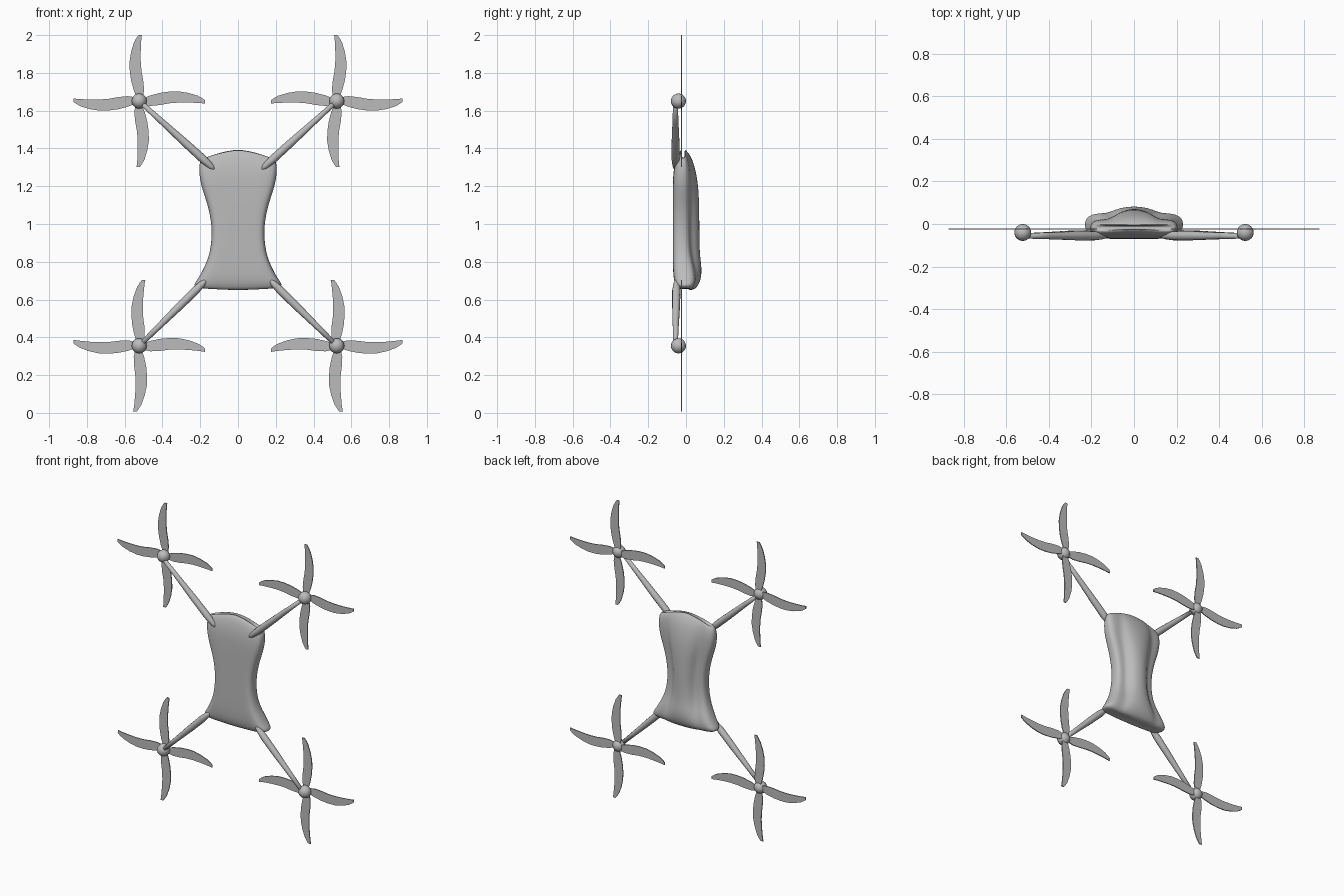
import bpy, bmesh, math
from mathutils import Vector, Matrix

if "Cube" in bpy.data.objects:
    bpy.data.objects.remove(bpy.data.objects["Cube"])

grey = bpy.data.materials.new("plain grey")
grey.diffuse_color = (0.5, 0.5, 0.5, 1)
grey.use_nodes = True
grey.node_tree.nodes["Principled BSDF"].inputs["Base Color"].default_value = grey.diffuse_color


def finish(bm, name, smooth=True):
    bmesh.ops.recalc_face_normals(bm, faces=bm.faces[:])
    for f in bm.faces:
        f.smooth = smooth
    me = bpy.data.meshes.new(name)
    bm.to_mesh(me)
    bm.free()
    me.materials.append(grey)
    ob = bpy.data.objects.new(name, me)
    bpy.context.collection.objects.link(ob)
    return ob


def skin(bm, rings):
    """Join closed rings of points with quads and cap both ends."""
    vs = [[bm.verts.new(p) for p in r] for r in rings]
    n = len(vs[0])
    for a, b in zip(vs, vs[1:]):
        for i in range(n):
            j = (i + 1) % n
            bm.faces.new((a[i], a[j], b[j], b[i]))
    return vs


# body: waisted shell, flat in front, raised spine at the back
# rows: z at centre, half width, front y, spine y, shoulder y, drop of z at sides
ROWS = [
    (0.650, 0.185, -0.030, 0.025, 0.015, -0.006),
    (0.655, 0.228, -0.046, 0.050, 0.035, -0.008),
    (0.680, 0.238, -0.058, 0.068, 0.048, 0),
    (0.710, 0.214, -0.065, 0.080, 0.052, 0),
    (0.760, 0.186, -0.069, 0.086, 0.046, 0),
    (0.830, 0.154, -0.070, 0.076, 0.026, 0),
    (0.920, 0.140, -0.070, 0.073, 0.020, 0),
    (1.010, 0.142, -0.070, 0.073, 0.020, 0),
    (1.110, 0.164, -0.070, 0.072, 0.020, 0),
    (1.200, 0.198, -0.070, 0.067, 0.022, 0),
    (1.280, 0.210, -0.067, 0.054, 0.022, 0),
    (1.345, 0.205, -0.054, 0.034, 0.014, 0.02),
    (1.382, 0.197, -0.040, 0.010, 0.002, 0.04),
    (1.396, 0.180, -0.024, -0.006, -0.008, 0.045),
]


def body_ring(z, w, yf, yb, ys, drop):
    edge = (ys + yf) / 2
    half = [(0, yb), (0.28, yb * 0.85 + ys * 0.15), (0.45, (yb + ys) / 2),
            (0.58, ys), (0.82, ys), (0.97, ys * 0.7 + edge * 0.3),
            (1.0, edge), (0.95, yf * 0.75 + edge * 0.25), (0.78, yf), (0.4, yf), (0, yf)]
    full = half + [(-u, y) for u, y in half[-2:0:-1]]
    return [Vector((u * w, y, z - drop * u * u)) for u, y in full]


bm = bmesh.new()
rings = skin(bm, [body_ring(*r) for r in ROWS])
# close the ends with quad strips between the back and front halves
for r in (rings[0], rings[-1]):
    n = len(r)
    h = n // 2
    bm.faces.new((r[0], r[1], r[n - 1]))
    bm.faces.new((r[h], r[h - 1], r[h + 1]))
    for i in range(1, h - 1):
        bm.faces.new((r[i], r[i + 1], r[n - i - 1], r[n - i]))
body = finish(bm, "body")
sub = body.modifiers.new("smooth", 'SUBSURF')
sub.levels = sub.render_levels = 2

# blade outline pairs along its length: distance, lower edge, upper edge
BLADE = [(0.02, -0.020, 0.014), (0.06, -0.026, 0.030), (0.11, -0.021, 0.043),
         (0.16, -0.012, 0.050), (0.21, -0.008, 0.051), (0.26, -0.008, 0.043),
         (0.31, -0.010, 0.028), (0.335, -0.012, 0.014), (0.349, -0.014, 0.004)]


def make_rotor(name, hub, side, turn):
    bm = bmesh.new()
    for k in range(4):
        rot = Matrix.Rotation(-math.radians(90 * k + turn), 3, 'Y')
        rings = []
        for d, lo, hi in BLADE:
            quad = [(d, -0.003, lo), (d, -0.003, hi), (d, 0.003, hi), (d, 0.003, lo)]
            pts = []
            for p in quad:
                q = rot @ Vector(p)
                pts.append(Vector((hub[0] - side * q.x, -0.023, hub[1] + q.z))
                           + Vector((0, q.y, 0)))
            rings.append(pts)
        vs = skin(bm, rings)
        bm.faces.new(vs[0])
        bm.faces.new(vs[-1])
    finish(bm, name + "_blades", False)

    # round hub
    bm = bmesh.new()
    bmesh.ops.create_uvsphere(bm, u_segments=16, v_segments=10, radius=0.04,
                              matrix=Matrix.Translation((hub[0], -0.04, hub[1])))
    finish(bm, name + "_hub")


def make_arm(name, start, end):
    """Tapered round arm, thicker at the body and pointed at its end."""
    a, b = Vector(start), Vector(end)
    axis = (b - a).normalized()
    v = Vector((0, 1, 0))
    u = axis.cross(v).normalized()
    rings = []
    for t, r in [(0, 0.012), (0.3, 0.016), (0.6, 0.021), (0.82, 0.022), (0.93, 0.016), (1, 0.003)]:
        c = a.lerp(b, t)
        rings.append([c + u * r * math.cos(s * math.pi / 6) + v * r * math.sin(s * math.pi / 6)
                      for s in range(12)])
    bm = bmesh.new()
    vs = skin(bm, rings)
    bm.faces.new(vs[0])
    bm.faces.new(vs[-1])
    finish(bm, name)


# four rotors on arms, mirrored left and right
for side, sname in ((-1, "left"), (1, "right")):
    for level, z, turn, tip in (("upper", 1.651, 0, (0.115, -0.055, 1.28)),
                                ("lower", 0.355, -3, (0.16, -0.050, 0.712))):
        x = side * 0.523
        make_rotor(f"{level}_{sname}_rotor", (x, z), side, turn)
        make_arm(f"{level}_{sname}_arm", (x, -0.056, z), (side * tip[0], tip[1], tip[2]))
